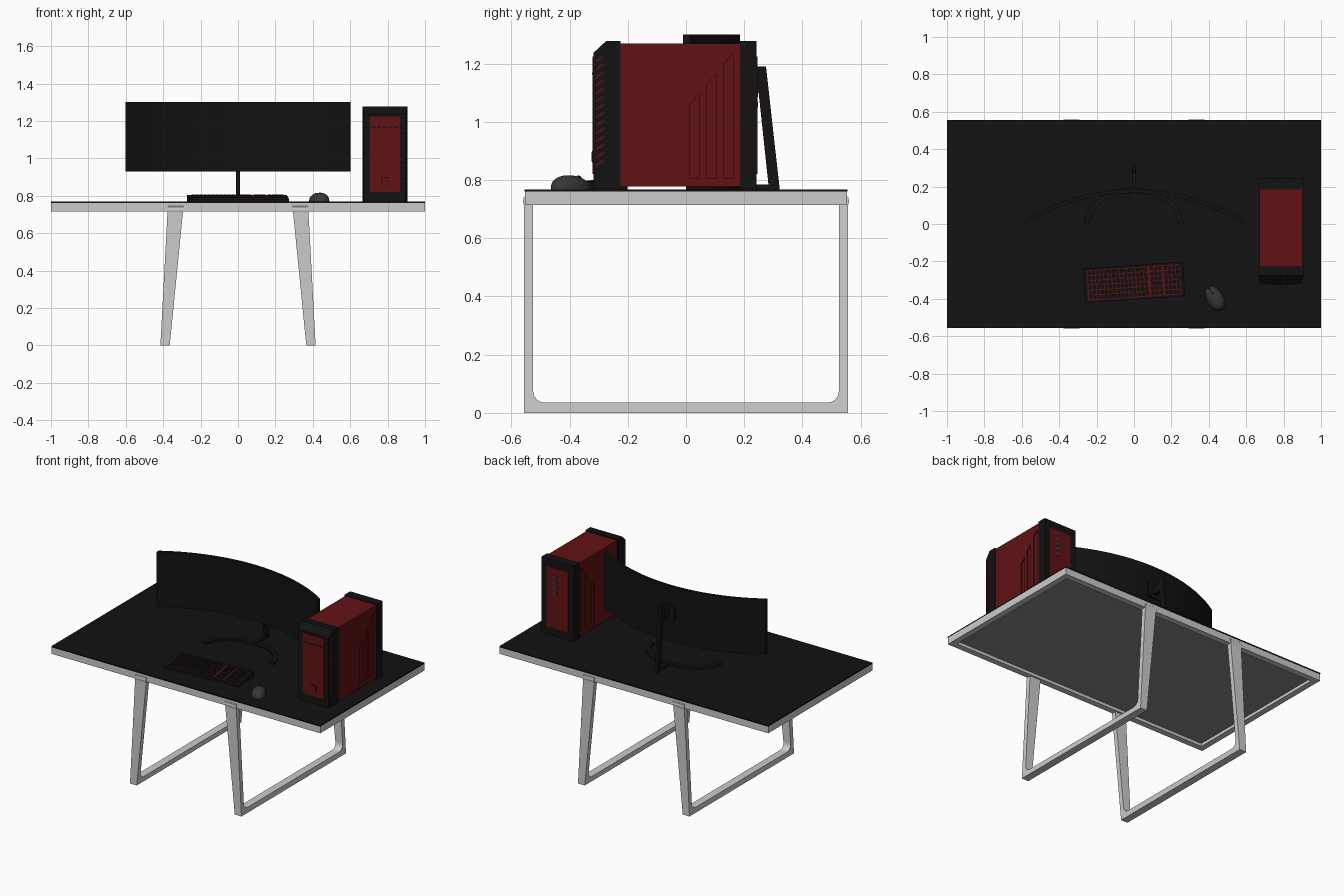
import bpy, bmesh, math
from mathutils import Matrix, Vector

if "Cube" in bpy.data.objects:
    bpy.data.objects.remove(bpy.data.objects["Cube"])


def mat(name, r, g, b):
    m = bpy.data.materials.new(name)
    m.diffuse_color = (r, g, b, 1)
    m.use_nodes = True
    m.node_tree.nodes["Principled BSDF"].inputs["Base Color"].default_value = m.diffuse_color
    return m


BLACK = mat("black", 0.006, 0.006, 0.006)
RED = mat("red", 0.12, 0.006, 0.007)
DARK = mat("dark_grey", 0.04, 0.037, 0.037)
UNDER = mat("underside", 0.25, 0.25, 0.25)


def finish(name, bm, material=None, smooth=False, matrix=None):
    bmesh.ops.recalc_face_normals(bm, faces=bm.faces[:])
    me = bpy.data.meshes.new(name)
    bm.to_mesh(me)
    bm.free()
    ob = bpy.data.objects.new(name, me)
    bpy.context.collection.objects.link(ob)
    if material:
        me.materials.append(material)
    if matrix:
        me.transform(matrix)
    if smooth:
        bpy.ops.object.select_all(action='DESELECT')
        ob.select_set(True)
        bpy.context.view_layer.objects.active = ob
        bpy.ops.object.shade_smooth_by_angle(angle=math.radians(35))
    return ob


def add_prism(bm, pts, axis, lo, hi):
    """Extrude a 2D outline along x (yz outline), y (xz) or z (xy)."""
    put = {'x': lambda p, h: (h, p[0], p[1]),
           'y': lambda p, h: (p[0], h, p[1]),
           'z': lambda p, h: (p[0], p[1], h)}[axis]
    a = [bm.verts.new(put(p, lo)) for p in pts]
    b = [bm.verts.new(put(p, hi)) for p in pts]
    bm.faces.new(a)
    bm.faces.new(b[::-1])
    n = len(pts)
    for i in range(n):
        j = (i + 1) % n
        bm.faces.new((a[i], b[i], b[j], a[j]))


def prism(name, pts, axis, lo, hi, material=None, smooth=False, matrix=None):
    bm = bmesh.new()
    add_prism(bm, pts, axis, lo, hi)
    return finish(name, bm, material, smooth, matrix)


def rect(x0, x1, y0, y1):
    return [(x0, y0), (x1, y0), (x1, y1), (x0, y1)]


def boxes(name, specs, material=None, matrix=None):
    bm = bmesh.new()
    for x0, x1, y0, y1, z0, z1 in specs:
        add_prism(bm, rect(x0, x1, y0, y1), 'z', z0, z1)
    return finish(name, bm, material, False, matrix)


def arc(cx, cy, rx, ry, a0, a1, n):
    return [(cx + rx * math.cos(math.radians(a0 + (a1 - a0) * i / n)),
             cy + ry * math.sin(math.radians(a0 + (a1 - a0) * i / n))) for i in range(n + 1)]


# desk: dark top, frame ring, recessed underside
TOP = 0.768
boxes("desk_top", [(-1, 1, -0.555, 0.555, 0.76, TOP)], BLACK)
W, D, T = 1.0, 0.553, 0.04
boxes("desk_frame", [(-W, W, -D, -D + T, 0.715, 0.76), (-W, W, D - T, D, 0.715, 0.76),
                     (-W, -W + T, -D + T, D - T, 0.715, 0.76), (W - T, W, -D + T, D - T, 0.715, 0.76)])
boxes("desk_underside", [(-W + T, W - T, -D + T, D - T, 0.735, 0.76)], UNDER)

# two U-shaped leg frames, wider and leaning inwards towards the top
half = [(0.0, 0.0), (0.556, 0.0), (0.556, 0.71), (0.56, 0.725), (0.558, 0.74), (0.55, 0.747), (0.525, 0.747)]
half += arc(0.485, 0.075, 0.04, 0.04, 0, -90, 8)
outline = half + [(-y, z) for y, z in half[:0:-1]]
for side, label in ((-1, "left"), (1, "right")):
    ob = prism(label + "_leg_frame", outline, 'x', -1, 1)
    for v in ob.data.vertices:
        t = v.co.z / 0.747
        v.co.x = side * (0.39 - 0.057 * t) + v.co.x * (0.025 + 0.017 * t)

# curved screen
R, CY = 1.116, 0.165 - 1.116
ang = math.degrees(math.asin(0.6 / R))
screen = arc(0, CY, R, R, 90 - ang, 90 + ang, 40) + arc(0, CY, R + 0.02, R + 0.02, 90 + ang * 0.982, 90 - ang * 0.982, 40)
prism("curved_screen", screen, 'z', 0.93, 1.30, BLACK, True)

# screen stand: leaning post, bracket, curved foot
prism("stand_post", [(0.24, 1.19), (0.275, 1.19), (0.322, TOP), (0.285, TOP)], 'x', -0.01, 0.01, BLACK)
boxes("stand_bracket", [(-0.01, 0.01, 0.18, 0.26, 1.1, 1.15), (-0.05, 0.05, 0.178, 0.195, 1.075, 1.175)], BLACK)
boxes("stand_foot_bar", [(-0.012, 0.012, 0.17, 0.31, TOP, 0.785)], BLACK)
foot = arc(0, 0, 0.265, 0.195, 0, 180, 32) + arc(0, 0, 0.235, 0.165, 180, 0, 32)
prism("stand_foot_arc", foot, 'z', TOP, 0.782, BLACK, True)

# tower body with slanted grooves on both sides
CX = 0.785
body = boxes("tower_body", [(CX - 0.115, CX + 0.115, -0.23, 0.19, 0.777, 1.27)], RED)
bm = bmesh.new()
for i in range(3):
    y, z = 0.014 + 0.058 * i, 1.06 + 0.07 * i
    groove = [(y, 0.805), (y + 0.032, 0.805), (y + 0.032, z + 0.035), (y, z)]
    for s in (-1, 1):
        lo, hi = sorted((CX + s * 0.107, CX + s * 0.13))
        add_prism(bm, groove, 'x', lo, hi)
cutter = finish("groove_cutter", bm)
cutter.hide_render = True
cut = body.modifiers.new("grooves", 'BOOLEAN')
cut.object = cutter
cut.solver = 'EXACT'
bpy.context.view_layer.objects.active = body
bpy.ops.object.modifier_apply(modifier=cut.name)
bpy.data.objects.remove(cutter)

# tower front and back caps
cap = prism("tower_front_cap", [(-0.225, TOP), (-0.225, 1.277), (-0.275, 1.277), (-0.318, 1.237), (-0.318, TOP)],
            'x', CX - 0.12, CX + 0.12, BLACK)
for v in cap.data.vertices:
    if v.co.y < -0.3:
        v.co.x += 0.009 if v.co.x < CX else -0.009
boxes("tower_back_cap", [(CX - 0.12, CX + 0.12, 0.185, 0.243, TOP, 1.277)], BLACK)

# side vents of the front cap
bm = bmesh.new()
for i in range(14):
    z = 0.845 + 0.0275 * i
    add_prism(bm, [(-0.311, z), (-0.284, z + 0.018), (-0.284, z + 0.026), (-0.311, z + 0.008)],
              'x', CX - 0.117, CX + 0.117)
finish("tower_vents", bm, RED)

# front and back red panels with buttons and ports
boxes("tower_front_panel", [(CX - 0.08, CX + 0.08, -0.321, -0.31, 0.82, 1.225)], RED)
boxes("tower_front_ports", [(CX - 0.07 + 0.03 * i, CX - 0.05 + 0.03 * i, -0.323, -0.315, 1.163, 1.17)
                            for i in range(5)], BLACK)
boxes("power_button_rim", [(CX - 0.02, CX + 0.02, -0.323, -0.315, 0.86, 0.9)], BLACK)
boxes("power_button", [(CX - 0.016, CX + 0.016, -0.325, -0.315, 0.864, 0.896)], RED)
boxes("tower_back_panel", [(CX - 0.08, CX + 0.08, 0.235, 0.246, 0.82, 1.225)], RED)
boxes("tower_back_ports", [(CX + 0.005, CX + 0.035, 0.24, 0.248, 1.05 + 0.035 * i, 1.07 + 0.035 * i)
                           for i in range(4)], DARK)

# keyboard: wedge base, red plate, rows of keys
K = Matrix.Translation((0, -0.312, TOP)) @ Matrix.Rotation(math.radians(4), 4, 'Z')
prism("keyboard_base", [(-0.092, 0), (0.092, 0), (0.092, 0.036), (-0.092, 0.014)], 'x', -0.268, 0.268, BLACK, False, K)
DECK = K @ Matrix.Translation((0, 0, 0.025)) @ Matrix.Rotation(math.atan(0.022 / 0.184), 4, 'X')
boxes("keyboard_plate", [(-0.25, 0.25, -0.082, 0.082, -0.002, 0.0015)], RED, DECK)
P, Q, G = 0.0215, 0.0262, 0.003
keys = []
for x0, cols in ((-0.246, 15), (0.088, 3), (0.162, 4)):
    for r in range(6):
        y = -0.0786 + r * Q
        c = 0
        while c < cols:
            w = 6 if (cols == 15 and r == 0 and c == 4) else 3 if (cols == 3 and r == 2) else 1
            keys.append((x0 + c * P + G / 2, x0 + (c + w) * P - G / 2, y + G, y + Q - G, 0, 0.006))
            c += w
boxes("keyboard_keys", keys, BLACK, DECK)

# mouse: flattened dome with a notch between its two buttons
M = Matrix.Translation((0.432, -0.395, TOP)) @ Matrix.Rotation(math.radians(30), 4, 'Z')
bm = bmesh.new()
bmesh.ops.create_uvsphere(bm, u_segments=32, v_segments=16, radius=1)
bmesh.ops.bisect_plane(bm, geom=bm.verts[:] + bm.edges[:] + bm.faces[:], plane_co=(0, 0, -0.01),
                       plane_no=(0, 0, -1), clear_outer=True)
bmesh.ops.holes_fill(bm, edges=[e for e in bm.edges if e.is_boundary])
for v in bm.verts:
    x, y, z = v.co
    notch = max(0, 1 - abs(x) / 0.35) * 0.022 * max(0, y) ** 2
    v.co = Vector((x * 0.045 * (1 - 0.12 * y), y * 0.075 - notch, max(0, z) ** 0.8 * 0.048 * (1 - 0.12 * y)))
finish("mouse_body", bm, DARK, True, M)
prism("mouse_wheel", arc(0.03, 0.036, 0.011, 0.011, 0, 345, 23), 'x', -0.004, 0.004, BLACK, True, M)
